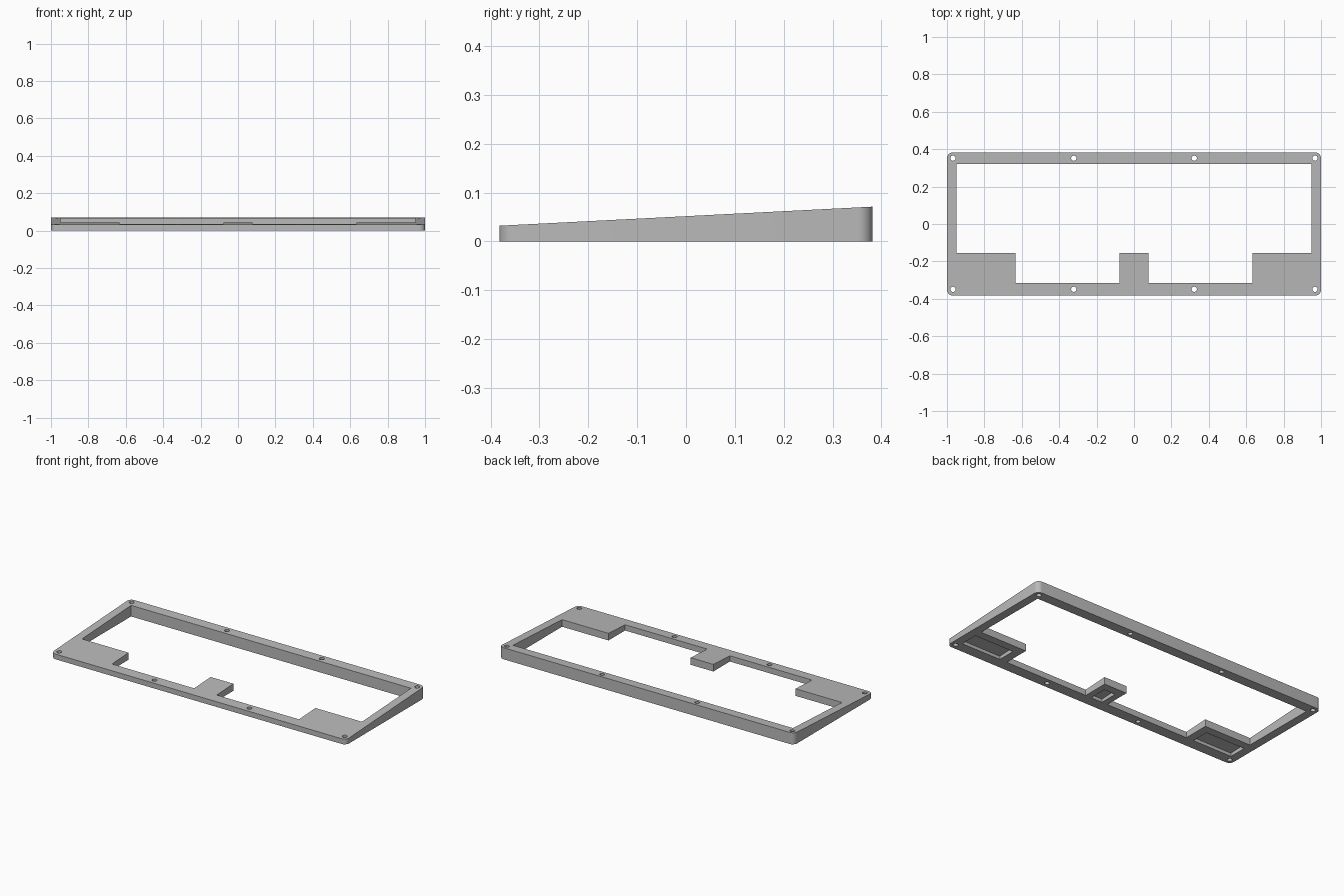
import bpy, bmesh, math

if "Cube" in bpy.data.objects:
    bpy.data.objects.remove(bpy.data.objects["Cube"], do_unlink=True)

HALF_Y = 0.382
FRONT_H, BACK_H = 0.032, 0.071
FLAT_TOP, FLAT_ROOF = 0.1, 0.05   # levels used before the top is tilted
SKIN = 0.016                      # thickness left above the pockets

grey = bpy.data.materials.new("Case Grey")
grey.use_nodes = True
colour = (0.49, 0.49, 0.49, 1)
grey.diffuse_color = colour
grey.node_tree.nodes["Principled BSDF"].inputs["Base Color"].default_value = colour


def prism(name, outline, z0, z1):
    """Extrude a plan outline between two heights."""
    bm = bmesh.new()
    face = bm.faces.new([bm.verts.new((x, y, z0)) for x, y in outline])
    new = bmesh.ops.extrude_face_region(bm, geom=[face])["geom"]
    for v in new:
        if isinstance(v, bmesh.types.BMVert):
            v.co.z = z1
    bmesh.ops.recalc_face_normals(bm, faces=bm.faces[:])
    mesh = bpy.data.meshes.new(name)
    bm.to_mesh(mesh)
    bm.free()
    mesh.materials.append(grey)
    obj = bpy.data.objects.new(name, mesh)
    bpy.context.collection.objects.link(obj)
    return obj


def arc(cx, cy, r, start, sweep, n):
    return [(cx + r * math.cos(math.radians(start + sweep * i / n)),
             cy + r * math.sin(math.radians(start + sweep * i / n)))
            for i in range(n + 1)]


def rectangle(x0, x1, y0, y1):
    return [(x0, y0), (x1, y0), (x1, y1), (x0, y1)]


# Outer body with rounded corners
R = 0.03
body = []
for sx, sy, start in ((1, 1, 0), (-1, 1, 90), (-1, -1, 180), (1, -1, 270)):
    body += arc(sx * (1 - R), sy * (HALF_Y - R), R, start, 90, 8)
frame = prism("case_frame", body, 0, FLAT_TOP)

# Opening around the two corner tabs and the middle tab
half = [(0.077, -0.155), (0.077, -0.315), (0.634, -0.315),
        (0.634, -0.155), (0.949, -0.155), (0.949, 0.32)]
opening = half + [(-x, y) for x, y in reversed(half)]
cutters = [prism("opening_cutter", opening, -0.1, 0.2)]

# Pockets under the tabs
for x0, x1 in ((-0.949, -0.684), (-0.038, 0.038), (0.684, 0.949)):
    cutters.append(prism("pocket_cutter", rectangle(x0, x1, -0.315, -0.205),
                         -0.1, FLAT_ROOF))

# Screw holes
for x in (-0.968, -0.322, 0.322, 0.968):
    for y in (-0.349, 0.352):
        cutters.append(prism("hole_cutter", arc(x, y, 0.014, 0, 360, 24)[:-1],
                             -0.1, 0.2))

for cutter in cutters:
    cutter.hide_render = True
    mod = frame.modifiers.new(cutter.name, "BOOLEAN")
    mod.operation = "DIFFERENCE"
    mod.solver = "EXACT"
    mod.object = cutter

bpy.context.view_layer.update()
graph = bpy.context.evaluated_depsgraph_get()
mesh = bpy.data.meshes.new_from_object(frame.evaluated_get(graph))
frame.modifiers.clear()
frame.data = mesh
mesh.name = "case_frame"
for cutter in cutters:
    bpy.data.objects.remove(cutter, do_unlink=True)

# Tilt the top and pocket roofs into a wedge
for v in mesh.vertices:
    t = (v.co.y + HALF_Y) / (2 * HALF_Y)
    top = FRONT_H + t * (BACK_H - FRONT_H)
    if v.co.z > 0.09:
        v.co.z = top
    elif v.co.z > 0.04:
        v.co.z = top - SKIN

bpy.ops.object.select_all(action="DESELECT")
frame.select_set(True)
bpy.context.view_layer.objects.active = frame
bpy.ops.object.shade_smooth_by_angle(angle=math.radians(30))
